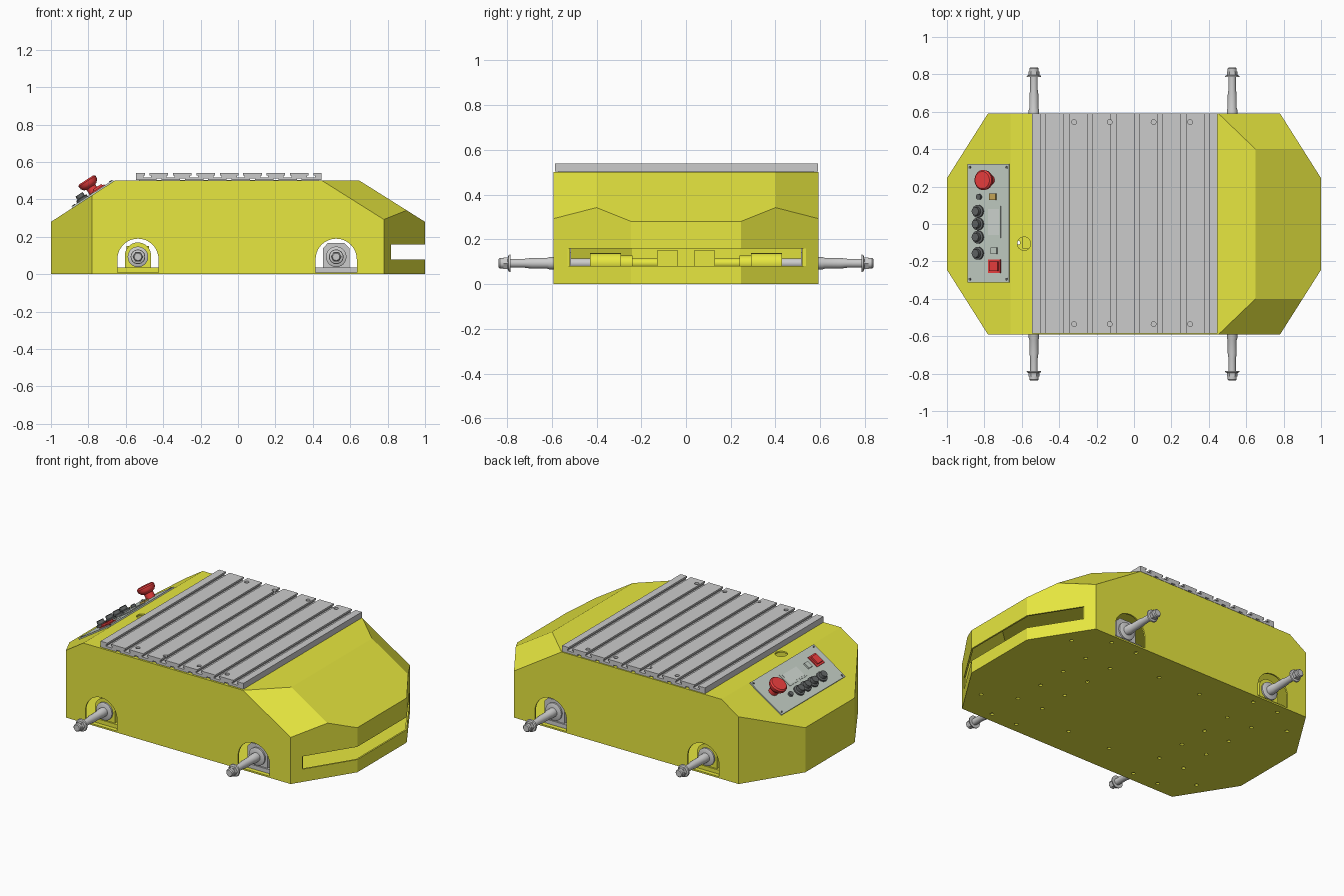
import bpy, bmesh, math
from mathutils import Matrix, Vector

if "Cube" in bpy.data.objects:
    bpy.data.objects.remove(bpy.data.objects["Cube"])


def material(name, rgb):
    m = bpy.data.materials.new(name)
    m.diffuse_color = (*rgb, 1)
    m.use_nodes = True
    m.node_tree.nodes["Principled BSDF"].inputs["Base Color"].default_value = m.diffuse_color
    return m


YELLOW = material("yellow_paint", (0.8, 0.8, 0.05))
RED = material("red_plastic", (0.85, 0.05, 0.05))
BLACK = material("dark_plastic", (0.12, 0.13, 0.13))
PANEL = material("panel_grey_green", (0.56, 0.63, 0.57))
ORANGE = material("amber", (0.6, 0.4, 0.1))


def finish(name, bm, mat=None, smooth=False):
    bmesh.ops.recalc_face_normals(bm, faces=bm.faces)
    me = bpy.data.meshes.new(name)
    bm.to_mesh(me)
    bm.free()
    ob = bpy.data.objects.new(name, me)
    bpy.context.collection.objects.link(ob)
    if mat:
        me.materials.append(mat)
    if smooth:
        bpy.ops.object.select_all(action='DESELECT')
        ob.select_set(True)
        bpy.context.view_layer.objects.active = ob
        bpy.ops.object.shade_smooth_by_angle(angle=math.radians(35))
    return ob


def prism_bm(pts, axis, a, b):
    """Extrude a 2D outline along y (points are x,z) or z (points are x,y)."""
    bm = bmesh.new()
    place = (lambda p, h: (p[0], h, p[1])) if axis == 'y' else (lambda p, h: (p[0], p[1], h))
    face = bm.faces.new([bm.verts.new(place(p, a)) for p in pts])
    ext = bmesh.ops.extrude_face_region(bm, geom=[face])
    move = Vector((0, b - a, 0)) if axis == 'y' else Vector((0, 0, b - a))
    bmesh.ops.translate(bm, vec=move, verts=[v for v in ext['geom'] if isinstance(v, bmesh.types.BMVert)])
    bmesh.ops.recalc_face_normals(bm, faces=bm.faces)
    return bm


def box(name, x, y, z, mat=None, mtx=Matrix()):
    bm = prism_bm([(x[0], y[0]), (x[1], y[0]), (x[1], y[1]), (x[0], y[1])], 'z', *z)
    bm.transform(mtx)
    return finish(name, bm, mat)


def lathe(name, profile, mtx, mat=None, n=24):
    """Turn (radius, height) pairs about local z, with flat ends."""
    bm = bmesh.new()
    rings = [[bm.verts.new((r * math.cos(2 * math.pi * i / n), r * math.sin(2 * math.pi * i / n), h))
              for i in range(n)] for r, h in profile]
    for lo, hi in zip(rings, rings[1:]):
        for i in range(n):
            j = (i + 1) % n
            bm.faces.new((lo[i], lo[j], hi[j], hi[i]))
    bm.faces.new(rings[0])
    bm.faces.new(rings[-1])
    bm.transform(mtx)
    return finish(name, bm, mat, n > 8)


def bake(ob):
    me = bpy.data.meshes.new_from_object(ob.evaluated_get(bpy.context.evaluated_depsgraph_get()))
    ob.modifiers.clear()
    ob.data = me


def cut(ob, *cutters):
    for c in cutters:
        mod = ob.modifiers.new("cut", 'BOOLEAN')
        mod.operation, mod.solver, mod.object = 'DIFFERENCE', 'EXACT', c
        bake(ob)
        bpy.data.objects.remove(c)


def drill(ob, spots, r, z):
    bm = bmesh.new()
    for x, y in spots:
        bmesh.ops.create_cone(bm, cap_ends=True, segments=16, radius1=r, radius2=r, depth=z[1] - z[0],
                              matrix=Matrix.Translation((x, y, sum(z) / 2)))
    cut(ob, finish("drill", bm))


def at(x, y, z):
    return Matrix.Translation((x, y, z))


# Body shell: octagonal prism trimmed by the sloped nose and tail planes
W = 0.592
outline = [(-0.78, -W), (0.78, -W), (1, -0.245), (1, 0.245), (0.78, W), (-0.78, W), (-1, 0.245), (-1, -0.245)]
bm = prism_bm(outline, 'z', 0.01, 0.5)
B, slope = Vector((0.65, 0.4, 0.5)), Vector((0.35, 0, -0.22))
trims = [(Vector((-0.66, 0, 0.5)), Vector((-0.22, 0, 0.34))), (B, Vector((0.22, 0, 0.35)))]
for s in (1, -1):
    along = Vector((-0.2, s * (W - 0.4), 0))
    nrm = along.cross(slope)
    trims.append((Vector((0.65, s * 0.4, 0.5)), nrm if nrm.z > 0 else -nrm))
for co, no in trims:
    res = bmesh.ops.bisect_plane(bm, geom=bm.verts[:] + bm.edges[:] + bm.faces[:], dist=1e-5,
                                 plane_co=co, plane_no=no.normalized(), clear_outer=True)
    bmesh.ops.holes_fill(bm, edges=[e for e in bm.edges if e.is_boundary], sides=0)
bmesh.ops.recalc_face_normals(bm, faces=bm.faces)
bmesh.ops.delete(bm, geom=[f for f in bm.faces if f.calc_center_median().z < 0.0101], context='FACES_ONLY')
body = finish("body_shell", bm, YELLOW)
bm = bmesh.new()
bm.from_mesh(body.data)
if max(bm.faces, key=lambda f: f.calc_center_median().z).normal.z < 0:
    bmesh.ops.reverse_faces(bm, faces=bm.faces)
bm.to_mesh(body.data)
bm.free()
mod = body.modifiers.new("wall", 'SOLIDIFY')
mod.thickness, mod.offset, mod.use_even_offset = 0.01, -1, True
bake(body)

# Wheel arches, sensor slot and top port
WHEELS = (-0.535, 0.525)
for wx in WHEELS:
    arch = [(wx - 0.11, -0.05), (wx + 0.11, -0.05)] + [
        (wx + 0.11 * math.cos(math.pi * i / 24), 0.08 + 0.11 * math.sin(math.pi * i / 24)) for i in range(25)]
    cut(body, finish("arch_cutter", prism_bm(arch, 'y', -0.8, 0.8)))
cut(body, box("slot_cutter", (0.815, 1.1), (-0.53, 0.545), (0.08, 0.16)))
drill(body, [(-0.588, -0.105)], 0.036, (0.45, 0.55))

# Floor plate with bolt holes
floor = finish("floor_plate", prism_bm(outline, 'z', 0, 0.01), YELLOW)
drill(floor, [(x, s * y) for x in (-0.62, -0.44, 0.43, 0.61) for y in (0.1, 0.3, 0.53) for s in (1, -1)]
      + [(x, s * 0.4) for x in (-0.8, -0.15, 0.15, 0.8) for s in (1, -1)], 0.011, (-0.05, 0.05))

# T-slot table
pts = [(-0.545, 0.503)]
for i in range(7):
    x = -0.4225 + 0.125 * i
    pts += [(x - 0.013, 0.503), (x - 0.013, 0.513), (x + 0.013, 0.513), (x + 0.013, 0.503)]
pts += [(0.447, 0.503), (0.447, 0.54)]
for i in reversed(range(8)):
    x = -0.485 + 0.125 * i
    pts += [(x + 0.013, 0.54), (x + 0.013, 0.529), (x + 0.021, 0.529), (x + 0.021, 0.518),
            (x - 0.021, 0.518), (x - 0.021, 0.529), (x - 0.013, 0.529), (x - 0.013, 0.54)]
pts.append((-0.545, 0.54))
table = finish("slotted_table", prism_bm(pts, 'y', -0.585, 0.59))
drill(table, [(x, y) for x in (-0.32, -0.13, 0.105, 0.3) for y in (-0.535, 0.545)], 0.013, (0.48, 0.6))
box("table_support", (-0.53, 0.43), (-0.57, 0.57), (0.499, 0.5035))

# Drive units, one per wheel
AZ = 0.093
for wx, block_mat in zip(WHEELS, (YELLOW, None)):
    for s in (1, -1):
        m = at(wx, 0, AZ) @ Matrix.Rotation(-s * math.pi / 2, 4, 'X')
        lathe("axle", [(0.022, 0.4), (0.022, 0.55), (0.028, 0.55), (0.028, 0.61), (0.024, 0.62), (0.024, 0.69),
                       (0.02, 0.72), (0.02, 0.785)], m)
        lathe("hub_flange", [(0.039, 0.785), (0.037, 0.793), (0.026, 0.797)], m)
        lathe("hub_nut", [(0.029, 0.795), (0.029, 0.815)], m, n=6)
        lathe("axle_tip", [(0.024, 0.815), (0.024, 0.832), (0.019, 0.837)], m)
        lathe("bearing_ring", [(0.055, 0.55), (0.055, 0.565), (0.045, 0.57)], m)
        if block_mat:
            shape = [(wx - 0.07, 0.02), (wx + 0.07, 0.02)] + [
                (wx + 0.07 * math.cos(math.pi * i / 20), 0.1 + 0.07 * math.sin(math.pi * i / 20)) for i in range(21)]
        else:
            shape = [(wx - 0.07, 0.02), (wx + 0.07, 0.02), (wx + 0.07, 0.14), (wx + 0.045, 0.166),
                     (wx - 0.045, 0.166), (wx - 0.07, 0.14)]
        finish("bearing_block", prism_bm(shape, 'y', s * 0.515, s * 0.555), block_mat)
        box("bearing_base", (wx - 0.11, wx + 0.11), sorted((s * 0.44, s * 0.565)), (0.01, 0.035), block_mat)
        lathe("motor", [(0.045, 0.29), (0.045, 0.43)], m, YELLOW)
        lathe("gearbox", [(0.022, 0.12), (0.022, 0.24), (0.035, 0.24), (0.035, 0.29)], m, YELLOW)
        box("motor_bracket", (wx - 0.06, wx + 0.06), sorted((s * 0.035, s * 0.13)), (0.01, 0.15), YELLOW)

# Control panel on the tail slope: local x runs uphill, z is the slope normal
ang = math.atan2(0.22, 0.34)
P = at(-0.775, 0, 0.5 - 0.115 * 0.22 / 0.34) @ Matrix.Rotation(-ang, 4, 'Y')
box("control_panel", (-0.131, 0.131), (-0.312, 0.32), (-0.002, 0.008), PANEL, P)
lathe("stop_button", [(0.028, 0.008), (0.028, 0.04), (0.04, 0.045), (0.052, 0.06), (0.054, 0.078), (0.046, 0.086)],
      P @ at(0.012, 0.235, 0), RED, 32)
for y in (0.068, 0.0, -0.07, -0.157):
    k = P @ at(-0.062, y, 0)
    lathe("knob_skirt", [(0.034, 0.008), (0.034, 0.018), (0.027, 0.022)], k, BLACK)
    lathe("knob", [(0.024, 0.02), (0.022, 0.042)], k, BLACK, 12)
lathe("small_knob", [(0.015, 0.008), (0.015, 0.022)], P @ at(-0.055, 0.145, 0), BLACK)
box("display", (-0.01, 0.08), (-0.075, 0.095), (0.008, 0.011), PANEL, P)
box("display_glass", (0.0, 0.07), (-0.06, 0.08), (0.011, 0.012), material("glass_grey", (0.65, 0.7, 0.66)), P)
box("indicator", (0.012, 0.052), (0.128, 0.164), (0.008, 0.018), ORANGE, P)
box("socket", (0.02, 0.06), (-0.16, -0.125), (0.008, 0.018), PANEL, P)
box("power_switch_frame", (0.003, 0.08), (-0.262, -0.19), (0.008, 0.014), RED, P)
box("power_switch", (0.014, 0.069), (-0.252, -0.2), (0.014, 0.024), RED, P)
for u in (-0.117, 0.117):
    for y in (-0.295, 0.303):
        lathe("panel_screw", [(0.007, 0.008), (0.007, 0.012)], P @ at(u, y, 0), BLACK, 8)
